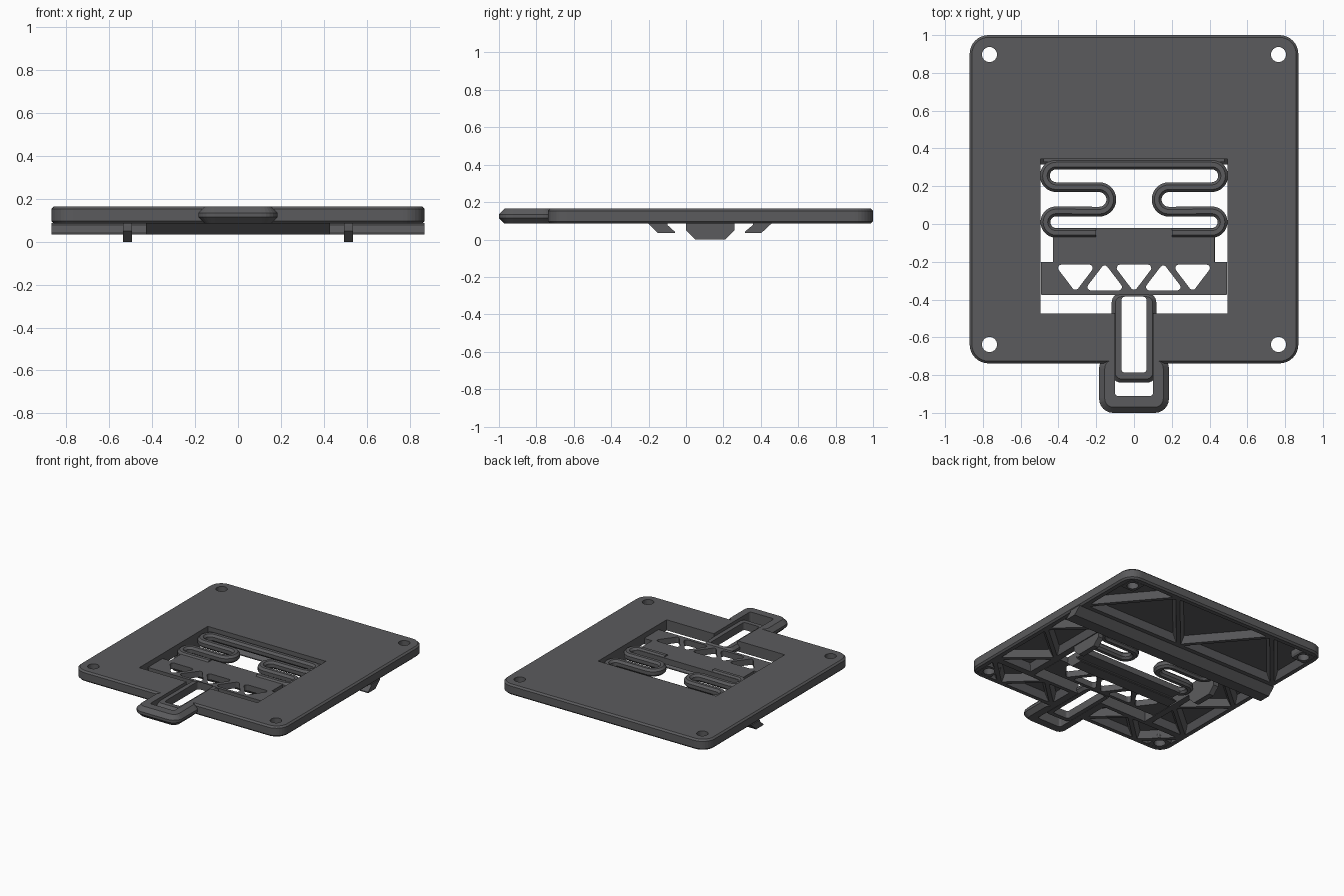
import bpy, bmesh, math
from mathutils import Vector

if "Cube" in bpy.data.objects:
    bpy.data.objects.remove(bpy.data.objects["Cube"])

Z0, Z1 = 0.085, 0.165   # plate underside and top
ZL = 0.142              # top of the recessed latch and springs
DARK = bpy.data.materials.new("dark_grey_plastic")
DARK.diffuse_color = (0.105, 0.105, 0.11, 1)
DARK.use_nodes = True
DARK.node_tree.nodes["Principled BSDF"].inputs["Base Color"].default_value = DARK.diffuse_color


def ccw(pts):
    area = sum(a[0] * b[1] - b[0] * a[1] for a, b in zip(pts, pts[1:] + pts[:1]))
    return [Vector(p) for p in (pts if area > 0 else pts[::-1])]


def inset(pts, d):
    # move every side of a convex outline inward by d
    pts, out = ccw(pts), []
    for i, p in enumerate(pts):
        u = (p - pts[i - 1]).normalized()
        v = (pts[(i + 1) % len(pts)] - p).normalized()
        n1, n2 = Vector((-u.y, u.x)), Vector((-v.y, v.x))
        out.append(p + (n1 + n2) * d / (1 + n1.dot(n2)))
    return out


def rounded(pts, r, n):
    out = []
    for i, p in enumerate(pts):
        u = (pts[i - 1] - p).normalized()
        v = (pts[(i + 1) % len(pts)] - p).normalized()
        half = u.angle(v) / 2
        c = p + (u + v).normalized() * r / math.sin(half)
        a = p + u * r / math.tan(half) - c
        sweep = math.pi - 2 * half
        for k in range(n + 1):
            t = sweep * k / n
            out.append(c + Vector((a.x * math.cos(t) - a.y * math.sin(t),
                                   a.x * math.sin(t) + a.y * math.cos(t))))
    return out


def skin(bm, rings):
    # join rings of points into a capped solid
    vs = [[bm.verts.new(p) for p in ring] for ring in rings]
    m = len(vs[0])
    for a, b in zip(vs, vs[1:]):
        for i in range(m):
            bm.faces.new((a[i], a[(i + 1) % m], b[(i + 1) % m], b[i]))
    bm.faces.new(vs[0][::-1])
    bm.faces.new(vs[-1])


def loft(bm, pts, r, levels, n=6):
    rings = []
    for d, z in levels:
        ring = rounded(inset(pts, d), max(r - d, 0.003), n)
        rings.append([(p.x, p.y, z) for p in ring])
    skin(bm, rings)


def rect(x0, x1, y0, y1):
    return [(x0, y0), (x1, y0), (x1, y1), (x0, y1)]


def extrude_x(bm, prof, x0, x1):
    skin(bm, [[(x, y, z) for y, z in prof] for x in (x0, x1)])


def disc(x, y, r, n=24):
    return [(x + r * math.cos(2 * math.pi * k / n), y + r * math.sin(2 * math.pi * k / n)) for k in range(n)]


def prism(bm, pts, z0, z1):
    skin(bm, [[(x, y, z) for x, y in pts] for z in (z0, z1)])


def finish(name, bm):
    bmesh.ops.recalc_face_normals(bm, faces=bm.faces)
    me = bpy.data.meshes.new(name)
    bm.to_mesh(me)
    bm.free()
    me.materials.append(DARK)
    ob = bpy.data.objects.new(name, me)
    bpy.context.collection.objects.link(ob)
    return ob


def cut(ob, *cutters):
    for c in cutters:
        m = ob.modifiers.new("cut", 'BOOLEAN')
        m.operation, m.solver, m.object = 'DIFFERENCE', 'EXACT', c
        c.hide_render = True
        c.hide_set(True)
    me = bpy.data.meshes.new_from_object(ob.evaluated_get(bpy.context.evaluated_depsgraph_get()))
    ob.modifiers.clear()
    ob.data = me


# cutters: screw holes, window, handle channel
HOLES = [(sx * 0.765, y) for sx in (-1, 1) for y in (0.897, -0.638)]
bm = bmesh.new()
for x, y in HOLES:
    prism(bm, disc(x, y, 0.04), 0, 0.3)
hole_cut = finish("hole_cutter", bm)
bm = bmesh.new()
prism(bm, rect(-0.495, 0.495, -0.475, 0.345), 0, 0.3)
window_cut = finish("window_cutter", bm)
bm = bmesh.new()
loft(bm, rect(-0.1, 0.1, -0.91, -0.42), 0.015, [(0, 0), (0, 0.3)])
channel_cut = finish("channel_cutter", bm)


# underside pockets left between zigzag ribs
def zigzag(bm, a, b, c, d, n):
    lo = [Vector(a).lerp(Vector(b), i / n) for i in range(n + 1)]
    hi = [Vector(c).lerp(Vector(d), i / n) for i in range(n + 1)]
    nodes = [(hi if i % 2 else lo)[i] for i in range(n + 1)]
    tris = [(hi[0], nodes[0], nodes[1])]
    tris += [tuple(nodes[i:i + 3]) for i in range(n - 1)]
    tris.append((nodes[-2], nodes[-1], (lo if n % 2 else hi)[n]))
    for t in tris:
        loft(bm, inset(list(t), 0.014), 0.006, [(0, Z0 - 0.02), (0, Z0), (0.024, 0.135)], 2)


bm = bmesh.new()
zigzag(bm, (-0.84, 0.475), (0.84, 0.475), (-0.84, 0.97), (0.84, 0.97), 4)
for s in (-1, 1):
    zigzag(bm, (s * 0.84, -0.47), (s * 0.84, 0.33), (s * 0.53, -0.47), (s * 0.53, 0.33), 3)
    zigzag(bm, (s * 0.84, -0.49), (s * 0.14, -0.49), (s * 0.84, -0.71), (s * 0.14, -0.71), 3)
pocket_cut = finish("pocket_cutter", bm)

# mounting plate
bm = bmesh.new()
loft(bm, rect(-0.87, 0.87, -0.738, 1.0), 0.1,
     [(0.012, Z0), (0, Z0 + 0.012), (0, Z1 - 0.012), (0.012, Z1)], 8)
plate = finish("mounting_plate", bm)
cut(plate, pocket_cut, window_cut, channel_cut, hole_cut)

# screw bosses
bm = bmesh.new()
for x, y in HOLES:
    loft(bm, rect(x - 0.065, x + 0.065, y - 0.065, y + 0.065), 0.02, [(0.008, Z0), (0, 0.1), (0, 0.15)], 3)
cut(finish("screw_bosses", bm), hole_cut)

# front loop that guards the pull handle
bm = bmesh.new()
loft(bm, rect(-0.185, 0.185, -1.0, -0.69), 0.075,
     [(0.03, Z0), (0, Z0 + 0.03), (0, Z1 - 0.03), (0.03, Z1)])
cut(finish("front_loop", bm), channel_cut)

# fixed rail hook across the plate
bm = bmesh.new()
extrude_x(bm, [(0.46, 0.088), (0.403, 0.035), (0.315, 0.035), (0.315, 0.042), (0.358, 0.078), (0.358, 0.088)], -0.87, 0.87)
finish("fixed_hook", bm)

# sliding latch hook
bm = bmesh.new()
extrude_x(bm, [(-0.205, 0.09), (-0.15, 0.035), (-0.06, 0.035), (-0.06, 0.042), (-0.1, 0.078), (-0.1, 0.09)], -0.43, 0.43)
finish("latch_hook", bm)

# rail support tabs beside the window
bm = bmesh.new()
for s in (-1, 1):
    extrude_x(bm, [(0, 0.09), (0, 0.05), (0.05, 0), (0.21, 0), (0.26, 0.05), (0.26, 0.09)], s * 0.495, s * 0.537)
finish("rail_tabs", bm)

# latch bar
bm = bmesh.new()
prism(bm, rect(-0.43, 0.425, -0.205, -0.02), Z0, ZL - 0.012)
finish("latch_bar", bm)

# truss slider with rounded triangular openings
bm = bmesh.new()
loft(bm, rect(-0.492, 0.492, -0.375, -0.2), 0.003, [(0, Z0), (0, ZL - 0.012)], 1)
truss = finish("latch_truss", bm)
bm = bmesh.new()
for i in range(5):
    x = (i - 2) * 0.155
    base, tip = (-0.215, -0.36) if i % 2 == 0 else (-0.352, -0.208)
    loft(bm, [(x - 0.11, base), (x + 0.11, base), (x, tip)], 0.018, [(0, 0), (0, 0.3)], 4)
cut(truss, finish("truss_cutter", bm))

# pull handle ring
bm = bmesh.new()
loft(bm, rect(-0.118, 0.118, -0.84, -0.365), 0.05,
     [(0.02, Z0), (0, Z0 + 0.02), (0, ZL - 0.02), (0.02, ZL)])
handle = finish("pull_handle", bm)
bm = bmesh.new()
loft(bm, rect(-0.066, 0.066, -0.787, -0.385), 0.018, [(0, 0), (0, 0.3)])
cut(handle, finish("handle_cutter", bm))


# serpentine springs
def arc(cx, cy, r, a0, a1, n=14):
    return [Vector((cx + r * math.cos(math.radians(a0 + (a1 - a0) * k / n)),
                    cy + r * math.sin(math.radians(a0 + (a1 - a0) * k / n)))) for k in range(n + 1)]


path = [Vector((0, 0.315))] + arc(-0.412, 0.255, 0.06, 90, 270)
path += arc(-0.185, 0.13, 0.065, 90, -90) + arc(-0.412, 0.01, 0.057, 90, 270) + [Vector((-0.2, -0.047))]
section = [(-0.012, Z0), (0.012, Z0), (0.026, 0.1), (0.026, 0.126), (0.012, ZL),
           (-0.012, ZL), (-0.026, 0.126), (-0.026, 0.1)]
bm = bmesh.new()
for s in (-1, 1):
    rings = []
    for i, p in enumerate(path):
        t = (path[min(i + 1, len(path) - 1)] - path[max(i - 1, 0)]).normalized()
        if i == 0:
            t = Vector((-1, 0))
        rings.append([(s * (p.x - t.y * o), p.y + t.x * o, z) for o, z in section])
    skin(bm, rings)
finish("springs", bm)

# anchor strip joining springs to the plate
bm = bmesh.new()
prism(bm, rect(-0.48, 0.48, 0.328, 0.35), Z0 + 0.01, ZL - 0.012)
finish("spring_anchor", bm)
